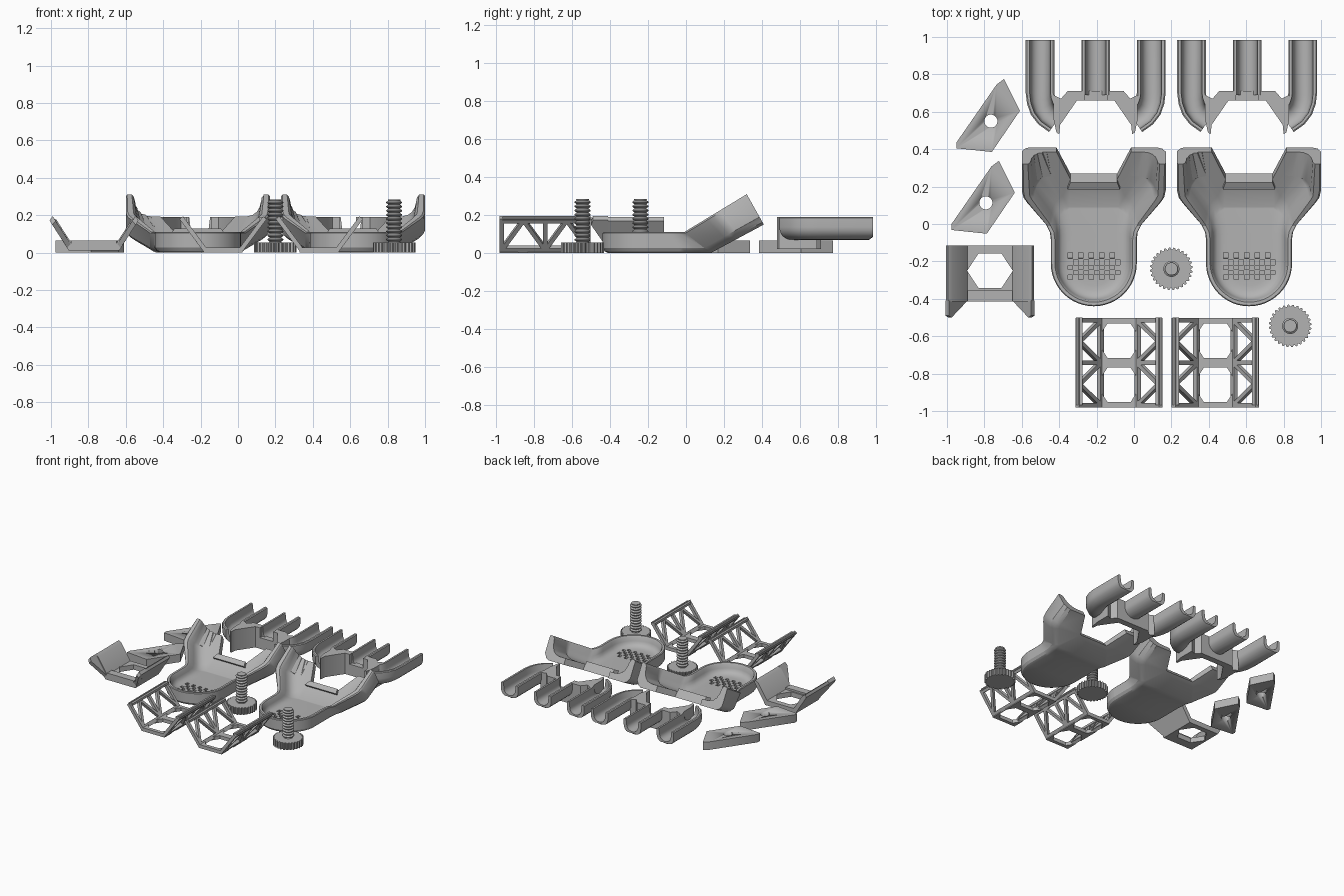
import bpy, bmesh, math
from mathutils import Vector

if "Cube" in bpy.data.objects:
    bpy.data.objects.remove(bpy.data.objects["Cube"])

grey = bpy.data.materials.new("plain_grey")
grey.use_nodes = True
COLOUR = (0.45, 0.45, 0.45, 1)
grey.diffuse_color = COLOUR
grey.node_tree.nodes["Principled BSDF"].inputs["Base Color"].default_value = COLOUR


def make(name, bm, loc=(0, 0, 0), smooth=35):
    bmesh.ops.recalc_face_normals(bm, faces=bm.faces)
    me = bpy.data.meshes.new(name)
    bm.to_mesh(me)
    bm.free()
    me.materials.append(grey)
    me.shade_smooth()
    me.set_sharp_from_angle(angle=math.radians(smooth))
    ob = bpy.data.objects.new(name, me)
    ob.location = loc
    bpy.context.collection.objects.link(ob)
    return ob


def copy(ob, name, loc):
    new = bpy.data.objects.new(name, ob.data)
    new.location = loc
    bpy.context.collection.objects.link(new)


def loft(bm, rings, cap=True, closed=True):
    loops = [[bm.verts.new(p) for p in r] for r in rings]
    n = len(loops[0])
    for a, b in zip(loops, loops[1:]):
        for i in range(n if closed else n - 1):
            j = (i + 1) % n
            bm.faces.new((a[i], a[j], b[j], b[i]))
    if cap:
        bm.faces.new(loops[0][::-1])
        bm.faces.new(loops[-1])


def prism(bm, pts, z0, z1):
    loft(bm, [[(x, y, z) for x, y in pts] for z in (z0, z1)])


def circle(r, n, cx=0, cy=0):
    return [(cx + r * math.cos(math.tau * i / n), cy + r * math.sin(math.tau * i / n)) for i in range(n)]


def beam(bm, a, b, w, normal):
    # rectangular bar from a to b lying in the plane with the given normal
    a, b, nrm = Vector(a), Vector(b), Vector(normal).normalized()
    side = (b - a).normalized().cross(nrm) * w / 2
    up = nrm * 0.012
    loft(bm, [[p + side + up, p - side + up, p - side - up, p + side - up] for p in (a, b)])


def cut(ob, bm):
    cutter = make("cutter", bm)
    mod = ob.modifiers.new("cut", 'BOOLEAN')
    mod.operation, mod.solver, mod.object = 'DIFFERENCE', 'EXACT', cutter
    bpy.context.view_layer.update()
    me = bpy.data.meshes.new_from_object(ob.evaluated_get(bpy.context.evaluated_depsgraph_get()))
    ob.modifiers.clear()
    ob.data = me
    bpy.data.objects.remove(cutter)


# ---- palm trays: built flat, then the flared end is tilted upward ----
def tilt(co):
    x, s, t = co
    if s < 0:
        k = (s + 0.21) / 0.21
        low = Vector((x, s if k < 0 else -0.21 + 0.34 * k, 0))
        top = Vector((x, s if k < 0 else -0.21 + 0.20 * k, 0.11))
    else:
        k = s / 0.34
        low = Vector((x, 0.13 + 0.28 * k, 0.15 * k))
        top = Vector((x, -0.01 + 0.33 * k, 0.11 + 0.20 * k))
    return low.lerp(top, t)


half = [(0.23 * math.sin(a), -0.21 - 0.23 * math.cos(a)) for a in [math.pi / 2 * i / 12 for i in range(13)]]
half += [(0.23, -0.08), (0.235, -0.04), (0.255, 0), (0.355, 0.12), (0.376, 0.15), (0.385, 0.19), (0.385, 0.6)]
outline = half + [(-x, y) for x, y in half[:0:-1]]


def inset(off):
    out, n = [], len(outline)
    for i, (x, y) in enumerate(outline):
        p, q = Vector(outline[i - 1]), Vector(outline[(i + 1) % n])
        d = (q - p).normalized()
        f = off * (1 + 0.9 * max(0, min(1, y / 0.2)))
        out.append((x - d.y * f, y + d.x * f))
    return out


bm = bmesh.new()
steps = [(0.03, 0), (0.012, 0.08), (0, 0.25), (0, 0.95), (0.005, 1), (0.022, 1), (0.03, 0.9),
         (0.036, 0.65), (0.045, 0.48), (0.06, 0.36), (0.085, 0.29), (0.11, 0.27)]
loft(bm, [[(x, y, t) for x, y in inset(o)] for o, t in steps])
tray = make("left_palm_tray", bm)

# hexagonal notch, open arm ends and the grip pockets
bm = bmesh.new()
prism(bm, [(-0.125, 0.17), (0.125, 0.17), (0.2, 0.34), (1, 0.34), (1, 1), (-1, 1), (-1, 0.34), (-0.2, 0.34)], -1, 2)
for row in range(5):
    for col in range(5):
        x = -0.125 + 0.056 * col + 0.028 * (row % 2)
        y = -0.285 + 0.026 * row
        prism(bm, [(x - 0.012, y - 0.011), (x + 0.012, y - 0.011), (x + 0.012, y + 0.011), (x - 0.012, y + 0.011)], 0.12, 0.7)
cut(tray, bm)
bm = bmesh.new()
bm.from_mesh(tray.data)
prism(bm, [(-0.14, 0.125), (0.14, 0.125), (0.125, 0.168), (-0.125, 0.168)], 0.1, 0.4)
for s in (-0.21, -0.1, 0):
    bmesh.ops.bisect_plane(bm, geom=bm.verts[:] + bm.edges[:] + bm.faces[:], plane_co=(0, s, 0), plane_no=(0, 1, 0))
bmesh.ops.triangulate(bm, faces=bm.faces)
for v in bm.verts:
    v.co = tilt(v.co)
bpy.data.objects.remove(tray)
tray = make("right_palm_tray", bm, (-0.215, 0, 0), 30)
copy(tray, "left_palm_tray", (0.615, 0, 0))

# ---- finger rests: three open channels on a half-hexagon wall ----
arc = [math.pi * i / 12 for i in range(13)]
section = [(-0.077 * math.cos(a), 0.137 - 0.067 * math.sin(a)) for a in arc]
section = [(-0.077, 0.185)] + section + [(0.077, 0.185), (0.07, 0.19), (0.056, 0.19)]
section += [(0.05 * math.cos(a), 0.142 - 0.045 * math.sin(a)) for a in arc] + [(-0.056, 0.19), (-0.07, 0.19)]


def channel(bm, path):
    rings = []
    for i, p in enumerate(path):
        d = (Vector(path[min(i + 1, len(path) - 1)]) - Vector(path[max(i - 1, 0)])).normalized()
        rings.append([(p[0] - d.y * u, p[1] + d.x * u, z) for u, z in section])
    # slightly rounded free end
    rings[0] = [(x, y, max(z, 0.085)) for x, y, z in rings[0]]
    loft(bm, rings)


bm = bmesh.new()
channel(bm, [(0, 0.985), (0, 0.965), (0, 0.69)])
prism(bm, [(-0.07, 0.66), (0.07, 0.66), (0.07, 0.71), (-0.07, 0.71)], 0.02, 0.11)
bend = [(0.297, 0.985), (0.297, 0.965), (0.297, 0.7), (0.292, 0.66), (0.278, 0.62), (0.255, 0.59), (0.205, 0.555)]
wall = [(0.06, 0.66), (0.1, 0.66), (0.19, 0.53), (0.195, 0.48), (0.21, 0.49), (0.225, 0.56), (0.225, 0.69),
        (0.185, 0.67), (0.15, 0.71), (0.06, 0.71)]
for m in (1, -1):
    channel(bm, [(m * x, y) for x, y in bend])
    prism(bm, [(m * x, y) for x, y in wall], 0.02, 0.19)
rest = make("right_finger_rest", bm, (-0.205, 0, 0))
copy(rest, "left_finger_rest", (0.605, 0, 0))


# ---- truss braces: floor with hexagon holes and latticed sloping sides ----
def hexagon(cy):
    return [(x, y * 0.88 + cy) for x, y in circle(0.122, 6)]


bm = bmesh.new()
prism(bm, [(-0.105, -0.24), (0.105, -0.24), (0.105, 0.24), (-0.105, 0.24)], 0, 0.028)
brace = make("right_brace", bm)
bm = bmesh.new()
for y in (-0.118, 0.118):
    prism(bm, hexagon(y), -0.1, 0.1)
cut(brace, bm)
bm = bmesh.new()
bm.from_mesh(brace.data)
bpy.data.objects.remove(brace)
for m in (1, -1):
    normal = (m * 0.8, 0, -0.6)

    def on_side(y, k):
        return (m * (0.1 + 0.115 * k), y, 0.02 + 0.155 * k)
    for k in (0, 1):
        beam(bm, on_side(-0.24, k), on_side(0.24, k), 0.03, normal)
    for y in (-0.228, 0, 0.228):
        beam(bm, on_side(y, 0), on_side(y, 1), 0.024, normal)
    for i in range(4):
        y = -0.228 + 0.114 * i
        beam(bm, on_side(y, i % 2), on_side(y + 0.114, 1 - i % 2), 0.022, normal)
    prism(bm, [(m * 0.195, -0.225), (m * 0.23, -0.225), (m * 0.23, 0.243), (m * 0.195, 0.243)], 0.172, 0.19)
brace = make("right_brace", bm, (-0.08, -0.742, 0))
copy(brace, "left_brace", (0.435, -0.742, 0))

# ---- solid bracket with one hexagon hole and pointed side wings ----
bm = bmesh.new()
profile = [(-0.225, 0.19), (-0.235, 0.17), (-0.135, 0.01), (0.135, 0.01), (0.235, 0.17), (0.225, 0.19),
           (0.2, 0.175), (0.12, 0.05), (-0.12, 0.05), (-0.2, 0.175)]
loft(bm, [[(x, y, z) for x, z in profile] for y in (-0.415, -0.115)])
bracket = make("bracket", bm)
bm = bmesh.new()
prism(bm, hexagon(-0.25), -0.1, 0.3)
cut(bracket, bm)
bm = bmesh.new()
bm.from_mesh(bracket.data)
bpy.data.objects.remove(bracket)
for m in (1, -1):
    # wing tips reach forward of the floor
    loft(bm, [[(m * (x + dx), y, z + dz) for x, y, z in
               [(0.12, -0.41, 0.03), (0.205, -0.5, 0.16), (0.22, -0.49, 0.185), (0.22, -0.41, 0.185)]]
              for dx, dz in ((0, 0.01), (0.018, -0.012))])
prism(bm, [(-0.12, -0.415), (0.12, -0.415), (0.12, -0.355), (-0.12, -0.355)], 0.03, 0.065)
make("bracket", bm, (-0.77, 0, 0))

# ---- slanted spacer plates with a round hole ----
bm = bmesh.new()
plate = [(-0.695, 0.775), (-0.61, 0.605), (-0.76, 0.385), (-0.95, 0.405), (-0.95, 0.435), (-0.735, 0.745)]
prism(bm, plate, 0, 0.065)
spacer = make("rear_spacer", bm)
bm = bmesh.new()
prism(bm, circle(0.035, 24, -0.765, 0.55), -0.1, 0.2)
cut(spacer, bm)
copy(spacer, "front_spacer", (-0.027, -0.437, 0))

# ---- thumb screws: knurled head and threaded shaft ----
bm = bmesh.new()
knurl = []
for i in range(28):
    for da, r in ((0, 0.103), (0.25, 0.114), (0.55, 0.114), (0.8, 0.103)):
        a = math.tau * (i + da) / 28
        knurl.append((r * math.cos(a), r * math.sin(a)))
prism(bm, knurl, 0, 0.055)
rings = [(0.034, 0.05)]
for i in range(10):
    z = 0.06 + 0.022 * i
    rings += [(0.032, z), (0.043, z + 0.008), (0.043, z + 0.012), (0.032, z + 0.02)]
rings.append((0.034, 0.285))
loft(bm, [[(x, y, z) for x, y in circle(r, 24)] for r, z in rings])
screw = make("right_thumb_screw", bm, (0.2, -0.24, 0))
copy(screw, "left_thumb_screw", (0.835, -0.545, 0))
